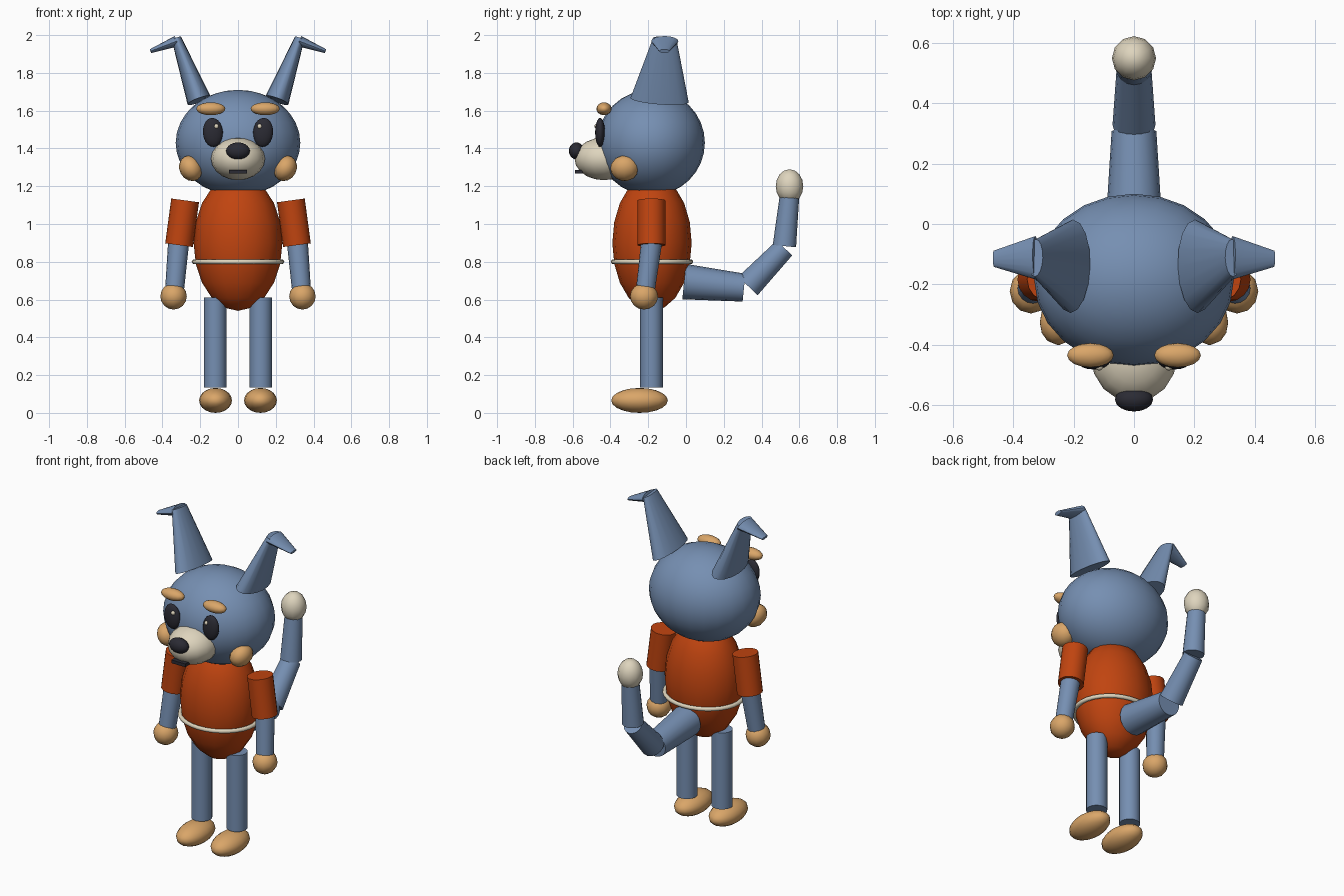
import bpy, bmesh, math
from mathutils import Vector, Matrix

cube = bpy.data.objects.get("Cube")
if cube:
    bpy.data.objects.remove(cube, do_unlink=True)


def material(name, rgb):
    m = bpy.data.materials.new(name)
    m.use_nodes = True
    m.diffuse_color = (*rgb, 1)
    m.node_tree.nodes["Principled BSDF"].inputs["Base Color"].default_value = (*rgb, 1)
    return m


blue = material("blue_fur", (0.18, 0.275, 0.445))
orange = material("orange_shirt", (0.53, 0.058, 0.005))
tan = material("tan_fur", (0.70, 0.38, 0.14))
cream = material("cream", (0.73, 0.66, 0.51))
dark = material("dark", (0.024, 0.024, 0.034))
parts = []


def finish(name, bm, mat, matrix):
    mesh = bpy.data.meshes.new(name)
    bm.to_mesh(mesh)
    bm.free()
    mesh.materials.append(mat)
    ob = bpy.data.objects.new(name, mesh)
    ob.matrix_world = matrix
    bpy.context.collection.objects.link(ob)
    parts.append(ob)
    return ob


def ball(name, mat, center, radii, segs=16, rings=10, roll=0):
    """Ellipsoid, optionally rolled about the y axis."""
    bm = bmesh.new()
    bmesh.ops.create_uvsphere(bm, u_segments=segs, v_segments=rings, radius=1)
    bmesh.ops.scale(bm, vec=radii, verts=bm.verts)
    turn = Matrix.Rotation(roll, 4, "Y")
    return finish(name, bm, mat, Matrix.Translation(center) @ turn)


def limb(name, mat, start, end, r1, r2, flat=1, segs=16):
    """Tapered tube from start to end, squashed across its side axis by flat."""
    a, b = Vector(start), Vector(end)
    z = (b - a).normalized()
    ref = Vector((0, 1, 0)) if abs(z.y) < abs(z.x) + 0.2 else Vector((1, 0, 0))
    x = ref.cross(z).normalized()
    y = z.cross(x)
    bm = bmesh.new()
    bmesh.ops.create_cone(bm, cap_ends=True, segments=segs, radius1=r1, radius2=r2,
                          depth=(b - a).length)
    bmesh.ops.scale(bm, vec=(flat, 1, 1), verts=bm.verts)
    frame = Matrix((x, y, z)).transposed().to_4x4()
    return finish(name, bm, mat, Matrix.Translation((a + b) / 2) @ frame)


# Head, muzzle and torso
ball("head", blue, (0, -0.185, 1.43), (0.33, 0.285, 0.28), 24, 16)
ball("muzzle", cream, (0, -0.435, 1.345), (0.143, 0.155, 0.113))
ball("nose", dark, (0, -0.58, 1.387), (0.063, 0.04, 0.045))
ball("torso", orange, (0, -0.18, 0.9), (0.235, 0.21, 0.36))

# Mouth
bm = bmesh.new()
bmesh.ops.create_cube(bm, size=1)
bmesh.ops.scale(bm, vec=(0.096, 0.04, 0.02), verts=bm.verts)
finish("mouth", bm, dark, Matrix.Translation((0, -0.567, 1.277)))

# Belt ring: a small circle swept around the waist
bm = bmesh.new()
ring = bmesh.ops.create_circle(bm, segments=8, radius=0.013)["verts"]
bmesh.ops.rotate(bm, verts=ring, matrix=Matrix.Rotation(math.pi / 2, 3, "X"))
bmesh.ops.translate(bm, verts=ring, vec=(0.232, 0, 0))
bmesh.ops.spin(bm, geom=bm.verts[:] + bm.edges[:], axis=(0, 0, 1), cent=(0, 0, 0),
               angle=2 * math.pi, steps=32)
bmesh.ops.remove_doubles(bm, verts=bm.verts, dist=0.0005)
bmesh.ops.recalc_face_normals(bm, faces=bm.faces)
bmesh.ops.scale(bm, vec=(1, 0.89, 1), verts=bm.verts)
finish("belt", bm, cream, Matrix.Translation((0, -0.18, 0.8)))

# Paired parts
for side, s in (("left", 1), ("right", -1)):
    # Face
    ball(side + "_eye", dark, (s * 0.133, -0.455, 1.485), (0.053, 0.026, 0.077), roll=s * 0.08)
    ball(side + "_eye_glint", cream, (s * 0.115, -0.473, 1.517), (0.013, 0.012, 0.013), 8, 6)
    ball(side + "_brow", tan, (s * 0.144, -0.434, 1.61), (0.077, 0.04, 0.034))
    ball(side + "_cheek", tan, (s * 0.25, -0.325, 1.295), (0.06, 0.076, 0.07), 12, 8, roll=s * 0.5)
    # Ear with folded tip
    limb(side + "_ear", blue, (s * 0.206, -0.14, 1.655), (s * 0.326, -0.112, 1.982),
         0.155, 0.062, 0.42)
    limb(side + "_ear_tip", blue, (s * 0.325, -0.112, 1.968), (s * 0.463, -0.115, 1.915),
         0.072, 0.027, 0.4)
    # Arm
    limb(side + "_sleeve", orange, (s * 0.28, -0.183, 1.125), (s * 0.312, -0.183, 0.888),
         0.074, 0.074)
    limb(side + "_forearm", blue, (s * 0.313, -0.18, 0.92), (s * 0.336, -0.215, 0.65),
         0.056, 0.05)
    ball(side + "_hand", tan, (s * 0.341, -0.222, 0.617), (0.07, 0.074, 0.07), 12, 8)
    # Leg
    limb(side + "_leg", blue, (s * 0.121, -0.183, 0.135), (s * 0.121, -0.183, 0.61), 0.06, 0.06)
    ball(side + "_foot", tan, (s * 0.119, -0.246, 0.066), (0.087, 0.15, 0.066))

# Tail
limb("tail_base", blue, (0, -0.01, 0.695), (0, 0.307, 0.663), 0.094, 0.074)
limb("tail_middle", blue, (0, 0.328, 0.672), (0, 0.521, 0.873), 0.071, 0.057)
limb("tail_end", blue, (0, 0.521, 0.883), (0, 0.547, 1.14), 0.062, 0.052)
ball("tail_tip", cream, (0, 0.548, 1.2), (0.073, 0.073, 0.09), 12, 8)

# Smooth shading with sharp rims
for ob in bpy.context.selected_objects:
    ob.select_set(False)
for ob in parts:
    ob.select_set(True)
bpy.context.view_layer.objects.active = parts[0]
bpy.ops.object.shade_smooth_by_angle(angle=math.radians(50))
